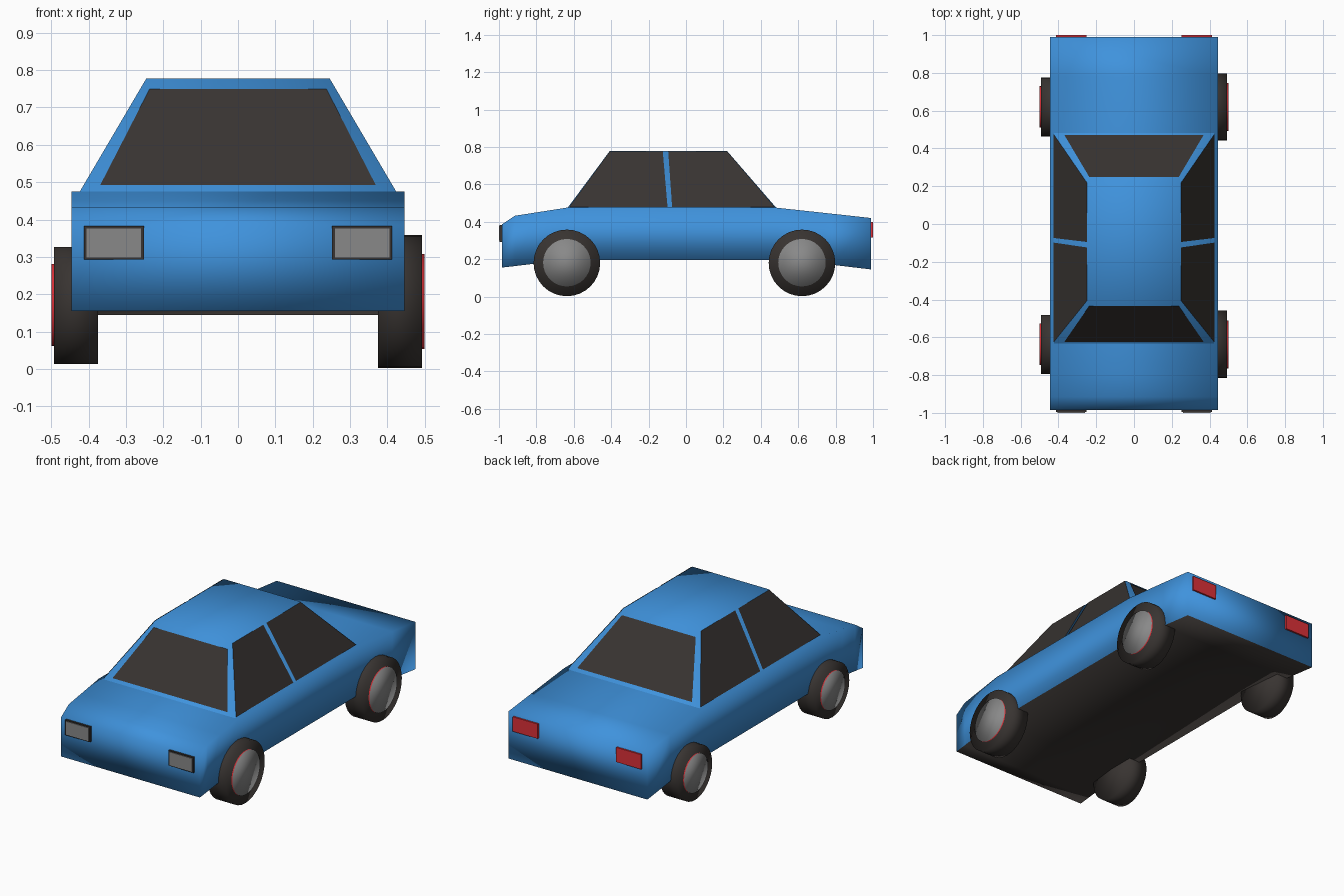
import bpy, bmesh
from math import pi
from mathutils import Vector, Matrix

if "Cube" in bpy.data.objects:
    bpy.data.objects.remove(bpy.data.objects["Cube"])


def material(name, rgb):
    m = bpy.data.materials.new(name)
    m.diffuse_color = (*rgb, 1)
    m.use_nodes = True
    m.node_tree.nodes["Principled BSDF"].inputs["Base Color"].default_value = m.diffuse_color
    return m


BLUE = material("blue paint", (0.05, 0.29, 0.72))
DARK = material("dark", (0.04, 0.034, 0.031))
RED = material("red", (0.72, 0.03, 0.04))
GREY = material("grey", (0.25, 0.25, 0.25))


def make_object(name, bm, mats, smooth=True):
    bmesh.ops.recalc_face_normals(bm, faces=bm.faces)
    me = bpy.data.meshes.new(name)
    bm.to_mesh(me)
    bm.free()
    for m in mats:
        me.materials.append(m)
    for p in me.polygons:
        p.use_smooth = smooth
    ob = bpy.data.objects.new(name, me)
    bpy.context.collection.objects.link(ob)
    return ob


def box(name, lo, hi, mat):
    lo, hi = Vector(lo), Vector(hi)
    bm = bmesh.new()
    bmesh.ops.create_cube(bm, size=1, matrix=Matrix.Translation((lo + hi) / 2)
                          @ Matrix.Diagonal((*(hi - lo), 1)))
    return make_object(name, bm, [mat], False)


# Lower body: rectangular sections along y as (y, bottom z, top z)
HALF = 0.445
stations = [(-0.985, 0.155, 0.385), (-0.915, 0.163, 0.432), (-0.80, 0.177, 0.45),
            (-0.64, 0.195, 0.475), (0.485, 0.195, 0.475), (0.78, 0.17, 0.443),
            (0.99, 0.145, 0.42)]
bm = bmesh.new()
rings = [[bm.verts.new((x, y, z)) for x, z in
          ((-HALF, b), (HALF, b), (HALF, t), (-HALF, t))] for y, b, t in stations]
for a, b in zip(rings, rings[1:]):
    for i in range(4):
        j = (i + 1) % 4
        f = bm.faces.new((a[i], a[j], b[j], b[i]))
        f.material_index = 1 if i == 0 else 0      # dark underside
bm.faces.new(rings[0])
bm.faces.new(rings[-1])
make_object("body", bm, [BLUE, DARK])

# Cabin: tapered block on the body
base = [Vector(p) for p in ((-0.425, -0.635, 0.472), (0.425, -0.635, 0.472),
                            (0.425, 0.485, 0.472), (-0.425, 0.485, 0.472))]
roof = [Vector(p) for p in ((-0.245, -0.408, 0.778), (0.245, -0.408, 0.778),
                            (0.245, 0.22, 0.778), (-0.245, 0.22, 0.778))]
bm = bmesh.new()
vb = [bm.verts.new(p) for p in base]
vr = [bm.verts.new(p) for p in roof]
bm.faces.new(vr)
for i in range(4):
    j = (i + 1) % 4
    bm.faces.new((vb[i], vb[j], vr[j], vr[i]))
make_object("cabin", bm, [BLUE])


# Windows: panes lying on cabin side i, given by bottom and top spans and heights
def window(name, i, low, high, v0, v1):
    a, b, c, d = base[i], base[(i + 1) % 4], roof[(i + 1) % 4], roof[i]
    n = (b - a).cross(d - a).normalized() * 0.003
    def at(u, v):
        return a.lerp(b, u).lerp(d.lerp(c, u), v) + n
    bm = bmesh.new()
    bm.faces.new([bm.verts.new(at(u, v)) for u, v in
                  ((low[0], v0), (low[1], v0), (high[1], v1), (high[0], v1))])
    ob = make_object(name, bm, [DARK])
    # keep the pane facing outward
    if ob.data.polygons[0].normal.dot(n) < 0:
        ob.data.flip_normals()


window("windshield", 0, (0.055, 0.945), (0.05, 0.95), 0.06, 0.9)
window("rear_window", 2, (0.055, 0.945), (0.05, 0.95), 0.06, 0.9)
for side, i in (("right", 1), ("left", 3)):
    front, rear = ((0.006, 0.479), (0.501, 0.994))
    ft, rt = ((0.006, 0.452), (0.498, 0.994))
    if side == "left":
        front, rear, ft, rt = [(1 - q, 1 - p) for p, q in (front, rear, ft, rt)]
    window(side + "_front_window", i, front, ft, 0.015, 0.99)
    window(side + "_back_window", i, rear, rt, 0.015, 0.99)


# Wheels: dark tyre plus grey hub with red rim
def disc(name, x0, x1, y, z, r, mats, cap=0):
    bm = bmesh.new()
    bmesh.ops.create_cone(bm, cap_ends=True, segments=32, radius1=r, radius2=r,
                          depth=abs(x1 - x0),
                          matrix=Matrix.Translation(((x0 + x1) / 2, y, z))
                          @ Matrix.Rotation(pi / 2, 4, 'Y'))
    for f in bm.faces:
        if len(f.verts) > 4:
            f.material_index = cap
    make_object(name, bm, mats)


for side, s, r, hub, z in (("right", 1, 0.178, 0.127, 0.18),
                           ("left", -1, 0.156, 0.11, 0.17)):
    for end, y in (("front", -0.637), ("back", 0.62)):
        disc(f"{end}_{side}_tyre", s * 0.375, s * 0.493, y, z, r, [DARK])
        disc(f"{end}_{side}_hub", s * 0.47, s * 0.499, y, z + 0.001, hub, [RED, GREY], 1)

# Lamps at both ends
for side, s in (("right", 1), ("left", -1)):
    x0, x1 = sorted((s * 0.252, s * 0.412))
    box(side + "_headlight_frame", (x0, -0.996, 0.293), (x1, -0.97, 0.382), DARK)
    box(side + "_headlight", (x0 + 0.007, -1.0, 0.299), (x1 - 0.007, -0.98, 0.376), GREY)
    box(side + "_tail_light", (x0, 0.98, 0.315), (x1, 1.0, 0.4), RED)
